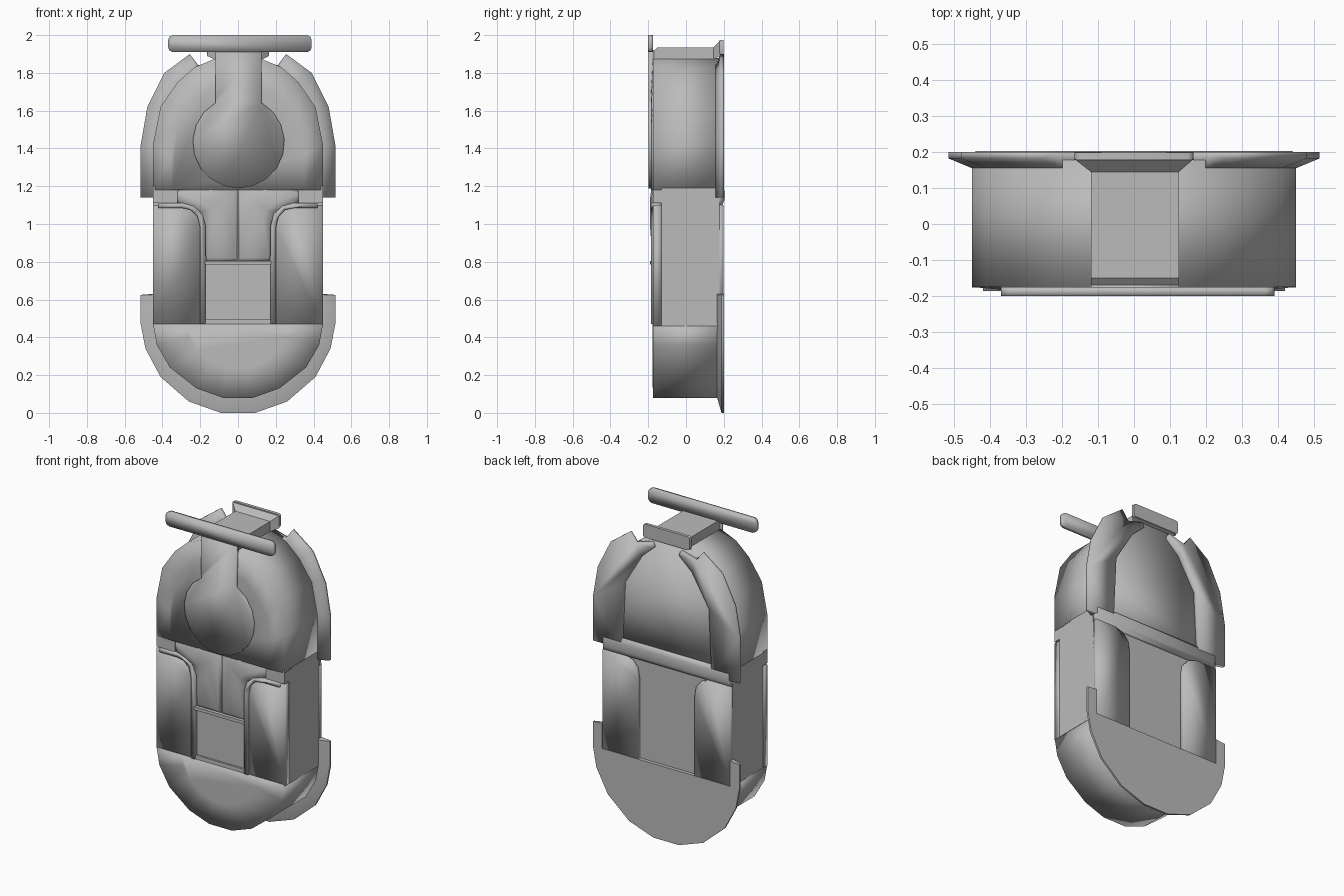
import bpy, bmesh, math

if "Cube" in bpy.data.objects:
    bpy.data.objects.remove(bpy.data.objects["Cube"])

grey = bpy.data.materials.new("plain_grey")
grey.diffuse_color = (0.5, 0.5, 0.5, 1)
grey.use_nodes = True
grey.node_tree.nodes["Principled BSDF"].inputs["Base Color"].default_value = grey.diffuse_color


def loft(name, rings, sides=(1,), angle=30):
    """Join outlines [(y, [(x, z), ...]), ...] from front to back; sides mirror in x."""
    bm = bmesh.new()
    for s in sides:
        loops = [[bm.verts.new((s * x, y, z)) for x, z in pts] for y, pts in rings]
        n = len(loops[0])
        bm.faces.new(loops[0])
        bm.faces.new(loops[-1])
        for a, b in zip(loops, loops[1:]):
            for i in range(n):
                j = (i + 1) % n
                bm.faces.new((a[i], a[j], b[j], b[i]))
    bmesh.ops.recalc_face_normals(bm, faces=bm.faces)
    me = bpy.data.meshes.new(name)
    bm.to_mesh(me)
    bm.free()
    me.materials.append(grey)
    ob = bpy.data.objects.new(name, me)
    bpy.context.collection.objects.link(ob)
    bpy.ops.object.select_all(action='DESELECT')
    ob.select_set(True)
    bpy.context.view_layer.objects.active = ob
    bpy.ops.object.shade_smooth_by_angle(angle=math.radians(angle))
    return ob


def prism(name, pts, y0, y1, sides=(1,), angle=30):
    return loft(name, [(y0, pts), (y1, pts)], sides, angle)


def rect(x0, x1, z0, z1):
    return [(x0, z0), (x1, z0), (x1, z1), (x0, z1)]


def both(half):
    """Close a right-hand outline with its mirror image."""
    return half + [(-x, z) for x, z in reversed(half)]


def shrink(pts, f, cx=0, cz=0):
    return [(cx + (x - cx) * f, cz + (z - cz) * f) for x, z in pts]


def bar(x0, x1, z0, z1, c):
    """Bar outline with rounded ends."""
    k = c * 0.3
    return [(x0 + c, z0), (x1 - c, z0), (x1 - k, z0 + k), (x1, z0 + c), (x1, z1 - c),
            (x1 - k, z1 - k), (x1 - c, z1), (x0 + c, z1), (x0 + k, z1 - k),
            (x0, z1 - c), (x0, z0 + c), (x0 + k, z0 + k)]


PAIR = (1, -1)
SOFT = 100  # angle that blends shading over square edges

# Rounded bottom
bowl = [(0.08, 0.08), (0.22, 0.13), (0.36, 0.24), (0.43, 0.36), (0.45, 0.47)]
full = both(bowl)
loft("bottom_cap", [(-0.178, shrink(full, 0.6, 0, 0.469)), (-0.175, full), (0.17, full)],
     angle=SOFT)

# Bottom back flange with upright horns
horn = [(0.45, 0.63), (0.45, 0.47)]
inner = bowl[:-1] + [(0.45, 0.48), (0.455, 0.625)] + horn
outer = [(0.09, 0.0), (0.26, 0.06), (0.41, 0.19), (0.49, 0.34),
         (0.515, 0.47), (0.515, 0.625)] + horn
loft("bottom_flange", [(0.165, both(inner)), (0.188, both(outer)), (0.2, both(outer))], angle=60)

# Middle core and the side pillars in front and behind
prism("middle_core", rect(-0.45, 0.45, 0.46, 1.19), -0.13, 0.178)
pillar = [(0.2, 0.46), (0.45, 0.46), (0.45, 1.1), (0.3, 1.1),
          (0.245, 1.08), (0.21, 1.04), (0.2, 0.98)]
prism("front_pillars", pillar, -0.175, -0.13, PAIR, SOFT)
prism("back_pillars", pillar, 0.17, 0.198, PAIR, SOFT)
loft("back_crossbar", [(0.17, rect(-0.45, 0.45, 1.09, 1.2)),
                       (0.192, rect(-0.45, 0.45, 1.1, 1.2)),
                       (0.203, rect(-0.44, 0.44, 1.125, 1.175))], angle=SOFT)

# Rails that curve outwards at the top
outside = [(0.2, 0.47), (0.2, 0.98), (0.215, 1.04), (0.25, 1.075), (0.3, 1.085), (0.42, 1.085)]
inside = [(0.42, 1.11), (0.29, 1.11), (0.235, 1.095), (0.19, 1.055), (0.172, 0.99), (0.172, 0.47)]
prism("front_rails", outside + inside, -0.186, -0.13, PAIR, SOFT)

# Recessed front panel and its lips
prism("front_panel", rect(-0.175, 0.175, 0.46, 0.79), -0.168, -0.13)
prism("panel_bottom_lip", rect(-0.175, 0.175, 0.47, 0.495), -0.18, -0.13)
prism("panel_top_lip", rect(-0.175, 0.175, 0.785, 0.805), -0.19, -0.13)

# Pair of swollen lobes under the disc
lobe = [(0.003, 0.8), (0.17, 0.8), (0.175, 1.0), (0.21, 1.07),
        (0.32, 1.11), (0.33, 1.17), (0.16, 1.245), (0.003, 1.2)]
loft("front_lobes", [(-0.19, shrink(lobe, 0.35, 0.12, 1.08)), (-0.178, shrink(lobe, 0.92, 0.1, 1.06)),
                     (-0.165, lobe), (-0.13, lobe)], PAIR, SOFT)

# Arched upper body with front feet
arch = both([(0.45, 1.18), (0.45, 1.42), (0.41, 1.62), (0.32, 1.75), (0.23, 1.83), (0.11, 1.88)])
loft("upper_body", [(-0.184, shrink(arch, 0.78, 0, 1.181)), (-0.175, arch), (0.178, arch)],
     angle=SOFT)
prism("upper_feet", rect(0.32, 0.45, 1.11, 1.2), -0.176, -0.13, PAIR)

# Curved back flanges of the upper body
rim = [(0.21, 1.84), (0.1, 1.87), (0.09, 1.84), (0.18, 1.76), (0.3, 1.56), (0.32, 1.14)]
near = [(0.45, 1.14), (0.45, 1.42), (0.41, 1.62), (0.32, 1.75), (0.23, 1.83)]
far = [(0.515, 1.14), (0.515, 1.42), (0.48, 1.62), (0.39, 1.8), (0.255, 1.9)]
loft("upper_flanges", [(0.155, near + rim), (0.182, far + rim), (0.2, far + rim)], PAIR, SOFT)

# Front disc with its neck
disc = []
for i in range(17):
    a = math.radians(60 - 300 * i / 16)
    disc.append((0.003 + 0.243 * math.cos(a), 1.432 + 0.243 * math.sin(a)))
prism("disc_and_neck", disc + [(-0.12, 1.66), (-0.12, 1.92), (0.125, 1.92), (0.125, 1.66)],
      -0.198, -0.17, angle=SOFT)

# Bridge over the top, flaring into the back bar
loft("top_bridge", [(-0.185, rect(-0.12, 0.125, 1.87, 1.905)),
                    (-0.15, rect(-0.12, 0.125, 1.87, 1.935)),
                    (0.145, rect(-0.12, 0.125, 1.87, 1.935)),
                    (0.18, rect(-0.165, 0.165, 1.89, 1.97))])
prism("top_back_bar", bar(-0.165, 0.165, 1.89, 1.975, 0.015), 0.178, 0.198, angle=60)
prism("top_front_bar", bar(-0.37, 0.39, 1.91, 2.0, 0.025), -0.2, -0.175, angle=SOFT)
